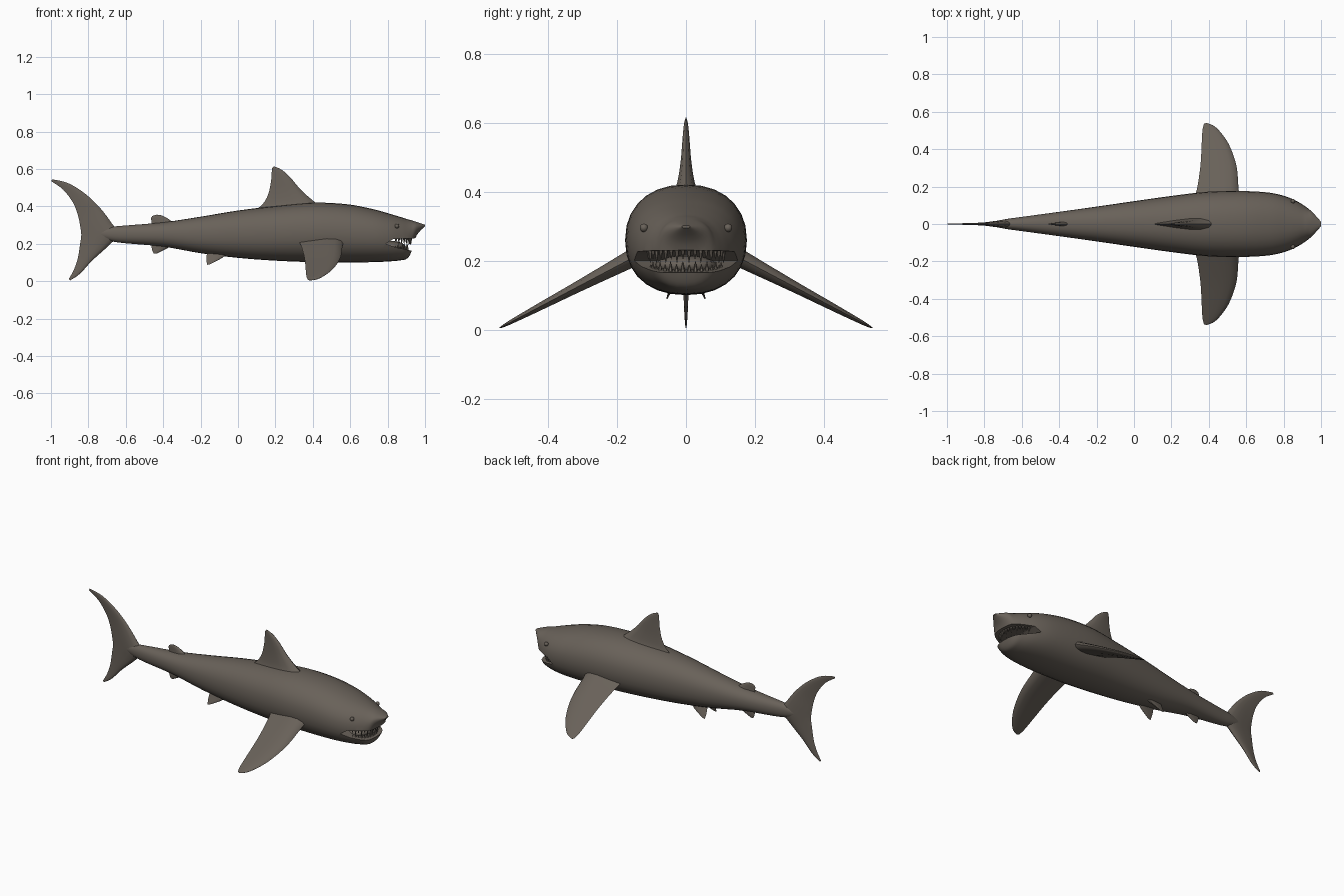
import bpy, bmesh
from math import sin, cos, pi, copysign

if "Cube" in bpy.data.objects:
    bpy.data.objects.remove(bpy.data.objects["Cube"], do_unlink=True)

skin = bpy.data.materials.new("brown_grey_skin")
skin.use_nodes = True
skin.diffuse_color = (.14, .12, .10, 1)
skin.node_tree.nodes["Principled BSDF"].inputs["Base Color"].default_value = skin.diffuse_color


def finish(name, bm, angle=.7):
    """Turn a bmesh into a smooth shaded object."""
    bmesh.ops.recalc_face_normals(bm, faces=bm.faces)
    mesh = bpy.data.meshes.new(name)
    bm.to_mesh(mesh)
    bm.free()
    mesh.materials.append(skin)
    obj = bpy.data.objects.new(name, mesh)
    bpy.context.collection.objects.link(obj)
    smooth(obj, angle)
    return obj


def smooth(obj, angle):
    bpy.ops.object.select_all(action='DESELECT')
    obj.select_set(True)
    bpy.context.view_layer.objects.active = obj
    bpy.ops.object.shade_smooth_by_angle(angle=angle)


def loft(name, rings):
    """Bridge closed rings of points and cap both ends."""
    bm = bmesh.new()
    loops = [[bm.verts.new(p) for p in ring] for ring in rings]
    for a, b in zip(loops, loops[1:]):
        for i in range(len(a)):
            j = (i + 1) % len(a)
            bm.faces.new((a[i], a[j], b[j], b[i]))
    bm.faces.new(loops[0])
    bm.faces.new(loops[-1])
    return finish(name, bm)


def refine(rows, steps):
    """Pass a smooth spline through rows of numbers."""
    out = []
    for i in range(len(rows) - 1):
        a, b, c, d = (rows[min(max(k, 0), len(rows) - 1)] for k in range(i - 1, i + 3))
        for s in range(steps):
            t = s / steps
            out.append([q + t / 2 * (r - p + t * (2 * p - 5 * q + 4 * r - e
                        + t * (3 * (q - r) + e - p))) for p, q, r, e in zip(a, b, c, d)])
    return out + [list(rows[-1])]


def body_ring(x, top, bottom, width, count=28):
    """Rounded cross-section, a little squarer than an ellipse."""
    middle = bottom + .5 * (top - bottom)
    ring = []
    for i in range(count):
        a = 2 * pi * i / count
        c, s = (copysign(abs(v) ** .9, v) for v in (cos(a), sin(a)))
        height = top - middle if s > 0 else middle - bottom
        ring.append((x, width * c, middle + height * s))
    return ring


def fin(name, rows, place, count=14):
    """Rows: leading edge x and span, trailing edge x and span, half thickness."""
    rings = []
    for lx, ls, tx, ts, thick in refine(rows, 4):
        ring = []
        for i in range(count):
            a = 2 * pi * i / count
            f = (1 + cos(a)) / 2
            ring.append(place(tx + f * (lx - tx), ts + f * (ls - ts),
                              thick * sin(a) * (.7 + .5 * cos(a))))
        rings.append(ring)
    return loft(name, rings)


# Body: x, top, bottom, half width
body = loft("body", [body_ring(*row) for row in refine([
    (-.76, .27, .24, .012), (-.68, .29, .215, .027), (-.6, .298, .203, .038),
    (-.4, .315, .185, .065), (-.2, .345, .15, .093), (0, .378, .125, .122),
    (.2, .402, .11, .15), (.4, .42, .102, .173), (.58, .412, .1, .176),
    (.72, .386, .102, .168), (.81, .361, .106, .148), (.87, .343, .112, .122),
    (.905, .332, .122, .102), (.928, .326, .16, .085),
    (.955, .317, .245, .062), (1, .302, .294, .012)], 4)])

# Mouth cut through the front of the head
outline = [(.79, .2), (.83, .226), (1.1, .235), (1.1, .16), (.92, .165), (.84, .182)]
cutter = loft("mouth_cutter", [[(x, y, z) for x, z in outline] for y in (-.4, .4)])
cutter.hide_render = True
cut = body.modifiers.new("mouth", 'BOOLEAN')
cut.operation, cut.object, cut.solver = 'DIFFERENCE', cutter, 'EXACT'
bpy.context.view_layer.objects.active = body
bpy.ops.object.modifier_apply(modifier=cut.name)
bpy.data.objects.remove(cutter, do_unlink=True)
smooth(body, .7)


def ball(name, centre, size):
    bm = bmesh.new()
    bmesh.ops.create_uvsphere(bm, u_segments=16, v_segments=10, radius=1)
    bmesh.ops.scale(bm, vec=size, verts=bm.verts)
    bmesh.ops.translate(bm, vec=centre, verts=bm.verts)
    return finish(name, bm, 1)


# Tongue and eyes
ball("tongue", (.82, 0, .185), (.075, .09, .03))
for side, word in ((1, "left"), (-1, "right")):
    ball(word + "_eye", (.85, side * .122, .295), (.012, .012, .012))


def teeth(name, reach, spread, base, length, count):
    """Curved row of cones around a jaw."""
    bm = bmesh.new()
    for i in range(count):
        a = pi * ((i + .5) / count - .5) * .9
        size = length * (1 if i % 2 else .75)
        made = bmesh.ops.create_cone(bm, cap_ends=True, segments=6, radius1=.008,
                                     radius2=.0005, depth=abs(size))["verts"]
        if size < 0:
            bmesh.ops.scale(bm, vec=(1, 1, -1), verts=made)
        bmesh.ops.translate(bm, verts=made, vec=(
            .82 + reach * cos(a), spread * sin(a), base + size / 2))
    return finish(name, bm)


teeth("upper_teeth", .105, .112, .235, -.042, 18)
teeth("lower_teeth", .087, .105, .162, .036, 16)


def upright(x, s, off):
    return (x, off, s)


# Fins on the centre line
fin("dorsal_fin", [
    (.46, .39, .07, .37, .05), (.40, .432, .125, .405, .032), (.335, .49, .16, .46, .02),
    (.28, .555, .176, .53, .013), (.235, .595, .18, .58, .008),
    (.192, .615, .183, .605, .002)], upright)
fin("tail_fin", [
    (-.994, .545, -.999, .535, .002), (-.91, .525, -.935, .49, .005),
    (-.82, .47, -.882, .42, .008), (-.74, .395, -.855, .35, .012),
    (-.675, .31, -.842, .285, .02), (-.64, .25, -.838, .245, .024),
    (-.69, .192, -.844, .2, .018), (-.78, .11, -.857, .12, .01),
    (-.845, .04, -.878, .06, .006), (-.898, .004, -.905, .012, .002)], upright)
fin("rear_dorsal_fin", [
    (-.33, .30, -.46, .295, .016), (-.375, .335, -.462, .318, .01),
    (-.41, .352, -.465, .338, .006), (-.435, .356, -.456, .35, .002)], upright)
fin("anal_fin", [
    (-.34, .205, -.46, .21, .016), (-.375, .178, -.462, .185, .01),
    (-.41, .16, -.458, .163, .006), (-.435, .147, -.45, .148, .002)], upright)

# Paired fins
for side, word in ((1, "left"), (-1, "right")):
    def spread_out(x, s, off):
        return (x, side * (s + .3 * off), .2 - .527 * (s - .17) + off)

    def hang(x, s, off):
        return (x, side * (.035 + .4 * (.14 - s) + off), s)

    fin(word + "_pectoral_fin", [
        (.575, .12, .31, .12, .036), (.56, .18, .335, .18, .03),
        (.548, .31, .355, .31, .02), (.505, .43, .362, .43, .013),
        (.44, .515, .366, .5, .007), (.39, .54, .374, .536, .002)], spread_out)
    fin(word + "_pelvic_fin", [
        (-.05, .155, -.165, .16, .014), (-.08, .128, -.168, .13, .009),
        (-.115, .108, -.168, .108, .006), (-.15, .09, -.165, .088, .002)], hang)
